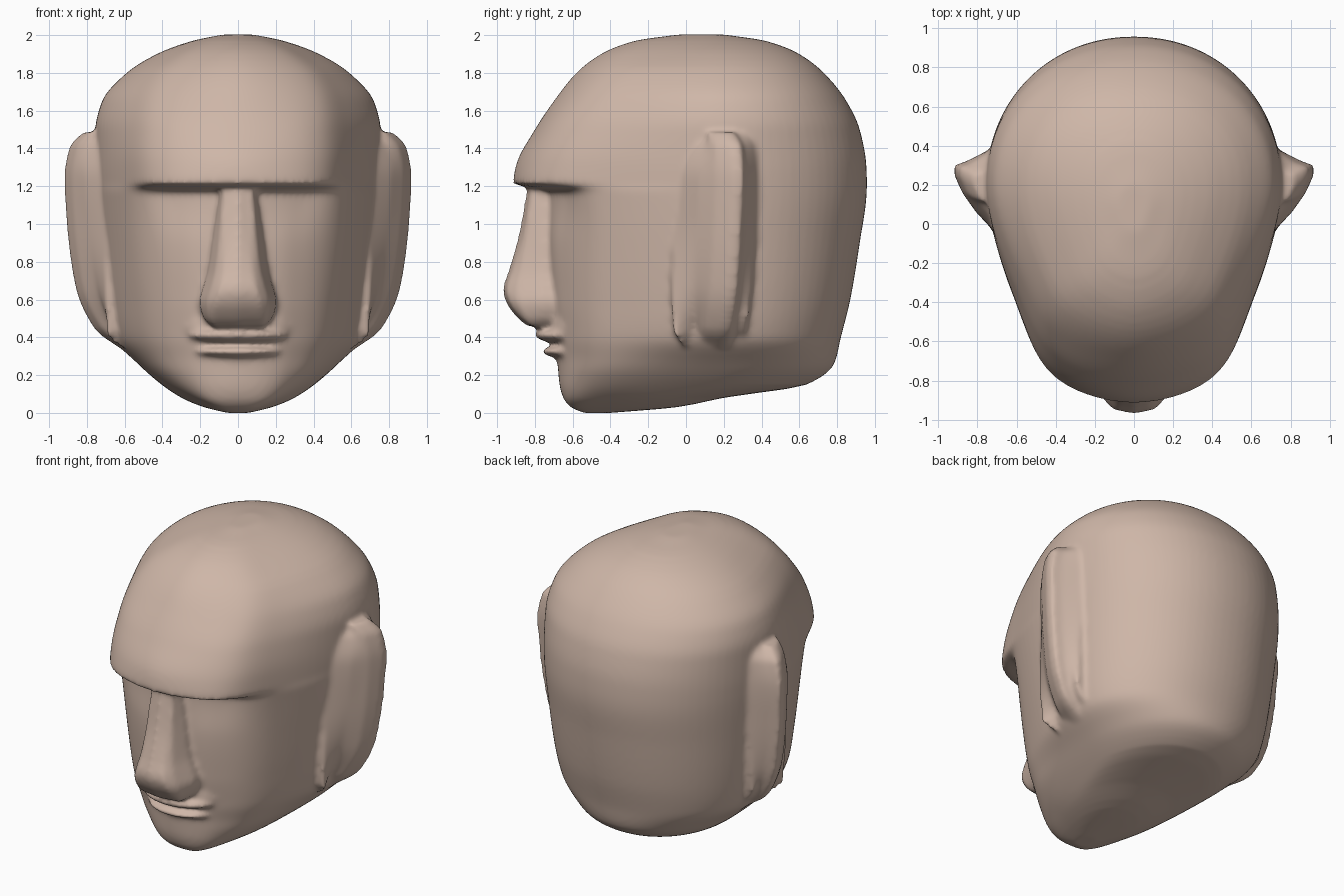
import bpy, bmesh, math
from mathutils import Vector, Matrix

if "Cube" in bpy.data.objects:
    bpy.data.objects.remove(bpy.data.objects["Cube"])

bm = bmesh.new()


def loft(rings):
    """Skin a list of equal-length closed rings and cap both ends."""
    vs = [[bm.verts.new(p) for p in r] for r in rings]
    n = len(vs[0])
    faces = []
    for a, b in zip(vs, vs[1:]):
        for i in range(n):
            j = (i + 1) % n
            faces.append(bm.faces.new((a[i], a[j], b[j], b[i])))
    faces.append(bm.faces.new(vs[0][::-1]))
    faces.append(bm.faces.new(vs[-1]))
    bmesh.ops.recalc_face_normals(bm, faces=faces)


def monotone(rows, z):
    """Monotone cubic interpolation of table rows over the first column."""
    k = max(i for i in range(len(rows) - 1) if rows[i][0] <= z + 1e-9)
    out = []

    def slope(i, c):
        return (rows[i + 1][c] - rows[i][c]) / (rows[i + 1][0] - rows[i][0])

    def tangent(i, c):
        if i == 0 or i == len(rows) - 1:
            return slope(min(i, len(rows) - 2), c)
        a, b = slope(i - 1, c), slope(i, c)
        return 2 * a * b / (a + b) if a * b > 0 else 0

    h = rows[k + 1][0] - rows[k][0]
    t = (z - rows[k][0]) / h
    for c in range(1, len(rows[0])):
        out.append(rows[k][c] * (1 + 2 * t) * (1 - t) ** 2
                   + tangent(k, c) * h * t * (1 - t) ** 2
                   + rows[k + 1][c] * t * t * (3 - 2 * t)
                   + tangent(k + 1, c) * h * t * t * (t - 1))
    return out


def fine_rows(rows):
    """Resample a table of sections at about 0.03 spacing."""
    zs = []
    for a, b in zip(rows, rows[1:]):
        n = max(3, round((b[0] - a[0]) / 0.03))
        zs += [a[0] + (b[0] - a[0]) * i / n for i in range(n)]
    zs.append(rows[-1][0])
    return [(z, *monotone(rows, z)) for z in zs]


def catmull(p, t):
    a, b, c, d = p
    return 0.5 * (2 * b + (c - a) * t + (2 * a - 5 * b + 4 * c - d) * t ** 2
                  + (3 * b - a - 3 * c + d) * t ** 3)


def head_ring(z, w, yk, yf, xa, ya, xt, yt):
    """Front half: spline through face, brow corner and temple; back half: ellipse."""
    yc = min(0.2, yf + 0.61 * (yk - yf))
    pts = [Vector(p) for p in ((-xa, ya), (0, yf), (xa, ya), (xt, yt), (w, yc), (xt, 2 * yc - yt))]
    half = [catmull(pts[s:s + 4], i / 10) for s in range(3) for i in range(10)]
    for i in range(21):
        a = math.pi / 2 * i / 20
        half.append(Vector((w * math.cos(a) ** .96, yc + (yk - yc) * math.sin(a) ** .96))
                    if 0 < i < 20 else Vector((w, yc) if i == 0 else (0, yk)))
    full = half + [Vector((-p.x, p.y)) for p in half[-2:0:-1]]
    return [(p.x, p.y, z) for p in full]


# Skull and jaw: z, half width, back y, front y, front corner x y, temple x y
skull = [
    (0.00, .06, -.40, -.54, .04, -.53, .055, -.49),
    (0.03, .18, -.05, -.61, .11, -.58, .16, -.42),
    (0.08, .30, .20, -.65, .18, -.60, .26, -.40),
    (0.15, .405, .64, -.67, .23, -.60, .36, -.36),
    (0.26, .53, .785, -.68, .27, -.60, .45, -.36),
    (0.40, .66, .82, -.70, .29, -.62, .505, -.38),
    (0.60, .70, .87, -.72, .29, -.65, .53, -.40),
    (0.90, .73, .92, -.73, .29, -.67, .56, -.42),
    (1.17, .75, .957, -.73, .33, -.64, .58, -.45),
    (1.215, .752, .958, -.915, .39, -.795, .585, -.455),
    (1.31, .755, .955, -.90, .39, -.775, .585, -.45),
    (1.50, .755, .92, -.80, .37, -.70, .57, -.42),
    (1.65, .72, .85, -.70, .35, -.60, .54, -.36),
    (1.80, .59, .73, -.58, .30, -.48, .46, -.27),
    (1.90, .43, .60, -.45, .23, -.36, .34, -.17),
    (1.97, .24, .42, -.27, .12, -.22, .19, -.09),
    (2.003, .08, .20, -.04, .04, -.02, .06, .03),
]
loft([head_ring(*row) for row in fine_rows(skull)])

# Nose: z, base half width, ridge half width, ridge y
nose = [(.46, .14, .12, -.84), (.50, .18, .13, -.89), (.59, .205, .12, -.955),
        (.65, .19, .10, -.97), (.75, .16, .08, -.94), (.95, .13, .06, -.885),
        (1.20, .09, .06, -.84)]
loft([[(-b, -.6, z), (-b, -.76, z), (-(b + r) / 2, (y - .76) / 2 - .03, z), (-r, y + .02, z), (0, y, z),
       (r, y + .02, z), ((b + r) / 2, (y - .76) / 2 - .03, z), (b, -.76, z), (b, -.6, z)]
      for z, b, r, y in fine_rows(nose)])

# Muzzle and lips: front y, z, radii
for tip, z, rx, ry, rz in ((-.735, .46, .34, .22, .17), (-.80, .412, .28, .22, .05),
                           (-.765, .325, .26, .22, .042)):
    bmesh.ops.create_uvsphere(bm, u_segments=32, v_segments=16, radius=1,
                              matrix=Matrix.Translation((0, tip + ry, z)) @ Matrix.Diagonal((rx, ry, rz, 1)))

# Ears: z, outer x, front y, back y
ear = [(.34, .62, .06, .24), (.44, .755, .0, .26), (.67, .86, -.01, .29), (1.0, .905, .01, .31),
       (1.25, .918, .02, .32), (1.41, .89, .07, .31), (1.485, .82, .13, .27)]
for s in (1, -1):
    loft([[(s * .55, f - .05, z), (s * min(.70, x), f - .07, z), (s * (x - .11), f * .6 + .05, z),
           (s * (x - .04), b - .16, z), (s * x, b - .07, z), (s * x, b - .02, z), (s * (x - .06), b, z),
           (s * min(.74, x - .06), b + .06, z), (s * .55, b + .06, z)]
          for z, x, f, b in fine_rows(ear)])

# Fuse all parts into one smooth skin
mesh = bpy.data.meshes.new("head")
bm.to_mesh(mesh)
bm.free()
head = bpy.data.objects.new("head", mesh)
bpy.context.collection.objects.link(head)
fuse = head.modifiers.new("fuse", 'REMESH')
fuse.mode = 'VOXEL'
fuse.voxel_size = 0.015
fuse.use_smooth_shade = True
soften = head.modifiers.new("soften", 'SMOOTH')
soften.factor = 0.5
soften.iterations = 9

# Skin colour
skin = bpy.data.materials.new("skin")
skin.diffuse_color = (0.62, 0.47, 0.39, 1)
skin.use_nodes = True
skin.node_tree.nodes["Principled BSDF"].inputs["Base Color"].default_value = skin.diffuse_color
mesh.materials.append(skin)
